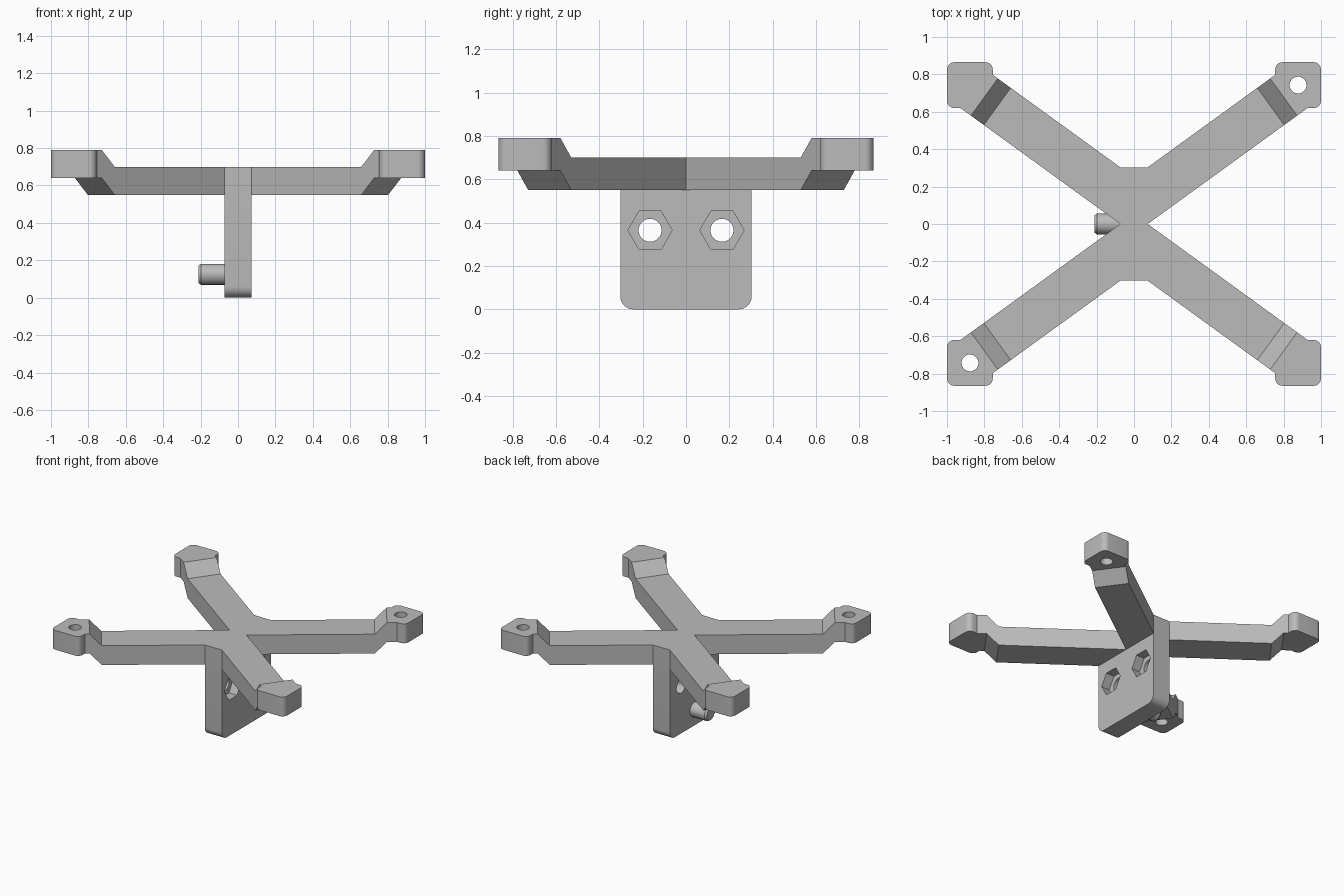
import bpy, bmesh, math
from mathutils import Matrix, Vector

cube = bpy.data.objects.get("Cube")
if cube:
    bpy.data.objects.remove(cube, do_unlink=True)

grey = bpy.data.materials.new("plain grey")
grey.use_nodes = True
grey.diffuse_color = (0.5, 0.5, 0.5, 1)
grey.node_tree.nodes["Principled BSDF"].inputs["Base Color"].default_value = (0.5, 0.5, 0.5, 1)


def make(name, bm):
    bmesh.ops.recalc_face_normals(bm, faces=bm.faces)
    mesh = bpy.data.meshes.new(name)
    bm.to_mesh(mesh)
    bm.free()
    mesh.materials.append(grey)
    ob = bpy.data.objects.new(name, mesh)
    bpy.context.collection.objects.link(ob)
    return ob


def loft(name, rings):
    """Skin a closed solid through equal-length rings of points."""
    bm = bmesh.new()
    loops = [[bm.verts.new(p) for p in ring] for ring in rings]
    n = len(loops[0])
    for a, b in zip(loops, loops[1:]):
        for i in range(n):
            j = (i + 1) % n
            bm.faces.new((a[i], a[j], b[j], b[i]))
    bm.faces.new(loops[0])
    bm.faces.new(loops[-1])
    return make(name, bm)


def rod(name, centre, axis, radius, length, sides, tip=None):
    """Round or hexagonal bar centred on a point, first corner square to its axis."""
    bm = bmesh.new()
    bmesh.ops.create_cone(bm, cap_ends=True, segments=sides, radius1=radius,
                          radius2=tip or radius, depth=length)
    # Hexagon corners point along y before tilting
    turn = Matrix.Rotation(math.pi / 2, 4, 'Y') if axis == 'X' else Matrix.Rotation(math.pi / 2, 4, 'Z')
    bm.transform(Matrix.Translation(centre) @ turn)
    return make(name, bm)


def combine(target, other, operation):
    mod = target.modifiers.new(operation.lower(), 'BOOLEAN')
    mod.operation, mod.object, mod.solver = operation, other, 'EXACT'
    bpy.context.view_layer.objects.active = target
    bpy.ops.object.modifier_apply(modifier=mod.name)
    bpy.data.objects.remove(other, do_unlink=True)


def arc(cx, cy, r, start, steps=8):
    return [(cx + r * math.cos(math.radians(start + 90 * i / steps)),
             cy + r * math.sin(math.radians(start + 90 * i / steps))) for i in range(steps + 1)]


# Upright mounting plate with rounded bottom corners
HALF_T, HALF_W = 0.073, 0.303
outline = [(HALF_W, 0.7), (-HALF_W, 0.7)]
outline += arc(-HALF_W + 0.06, 0.06, 0.06, 180) + arc(HALF_W - 0.06, 0.06, 0.06, 270)
frame = loft("cross_bracket", [[(x, y, z) for y, z in outline] for x in (-HALF_T, HALF_T)])

# Four stepped arms with a bored pad at each tip
SLOPE = 0.725
along = Vector((1, SLOPE)).normalized()
across = Vector((-along.y, along.x))
half = HALF_W / 2 * along.x
root = Vector((HALF_T, HALF_W / 2))
bend = root + along * 0.813
LOW, STEP, THICK = 0.55, 0.09, 0.15
INNER = 0.03

stations = [(Vector((INNER, SLOPE * (INNER - HALF_T))),
             Vector((INNER, HALF_W + SLOPE * (INNER - HALF_T))), LOW)]
for extra, z in ((0, LOW), (0.085, LOW + STEP), (0.155, LOW + STEP)):
    c = bend + along * extra
    stations.append((c - across * half, c + across * half, z))

pad = [(0.755, 0.764), (0.859, 0.62)]
pad += arc(0.96, 0.66, 0.04, 270) + arc(0.96, 0.825, 0.04, 0) + arc(0.795, 0.825, 0.04, 90)
BORE = (0.877, 0.743)

for sx in (1, -1):
    for sy in (1, -1):
        rings = [[(sx * p.x, sy * p.y, z + h) for p, h in ((a, 0), (b, 0), (b, THICK), (a, THICK))]
                 for a, b, z in stations]
        arm = loft("arm", rings)
        combine(arm, loft("pad", [[(sx * x, sy * y, z) for x, y in pad]
                                  for z in (LOW + STEP, LOW + STEP + THICK)]), 'UNION')
        x, y = sx * BORE[0], sy * BORE[1]
        combine(arm, rod("bore", (x, y, 0.72), 'Z', 0.045, 0.4, 32), 'DIFFERENCE')
        combine(arm, rod("nut_pocket", (x, y, 0.65), 'Z', 0.1, 0.12, 6), 'DIFFERENCE')
        combine(frame, arm, 'UNION')

# Screw holes with hexagonal nut pockets on the plate's right face
for y in (-0.166, 0.166):
    combine(frame, rod("screw_hole", (0, y, 0.365), 'X', 0.053, 0.4, 32), 'DIFFERENCE')
    combine(frame, rod("nut_pocket", (0.063, y, 0.365), 'X', 0.102, 0.12, 6), 'DIFFERENCE')

# Locating peg with a chamfered tip
peg_rings = [[(x, r * math.cos(a), 0.125 + r * math.sin(a))
              for a in [math.tau * i / 40 for i in range(40)]]
             for x, r in ((-0.05, 0.056), (-0.198, 0.056), (-0.212, 0.046))]
combine(frame, loft("locating_peg", peg_rings), 'UNION')

bpy.ops.object.select_all(action='DESELECT')
frame.select_set(True)
bpy.context.view_layer.objects.active = frame
bpy.ops.object.shade_smooth_by_angle(angle=math.radians(30))
